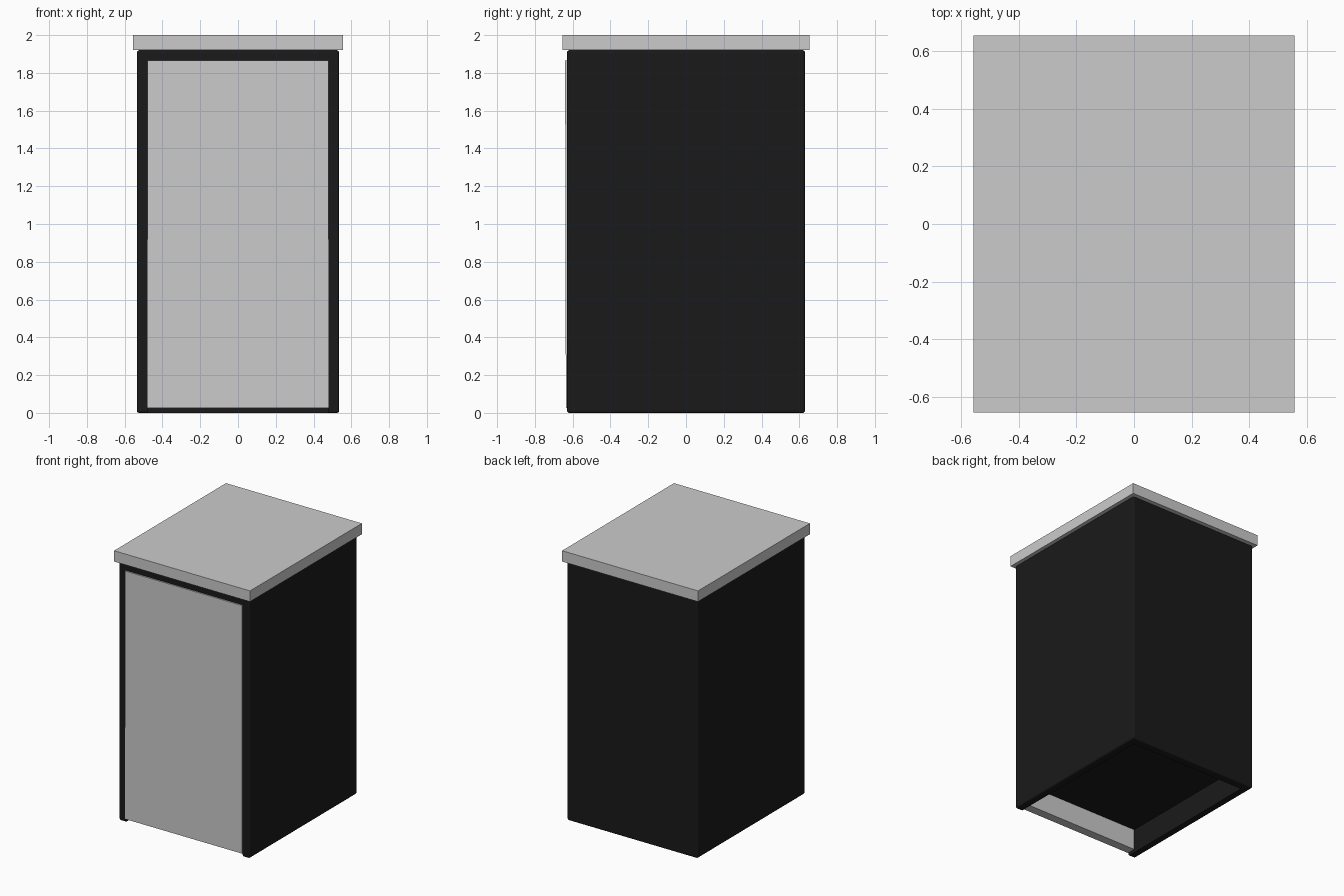
import bpy
import bmesh

if "Cube" in bpy.data.objects:
    bpy.data.objects.remove(bpy.data.objects["Cube"])


def box(name, lo, hi, mat=None):
    bm = bmesh.new()
    bmesh.ops.create_cube(bm, size=1)
    for v in bm.verts:
        for i in range(3):
            v.co[i] = (lo[i] + hi[i]) / 2 + v.co[i] * (hi[i] - lo[i])
    me = bpy.data.meshes.new(name)
    bm.to_mesh(me)
    bm.free()
    ob = bpy.data.objects.new(name, me)
    bpy.context.collection.objects.link(ob)
    if mat:
        me.materials.append(mat)
    return ob


black = bpy.data.materials.new("black")
black.diffuse_color = (0.01, 0.01, 0.01, 1)
black.use_nodes = True
black.node_tree.nodes["Principled BSDF"].inputs["Base Color"].default_value = black.diffuse_color

# Black shell with softened edges, hollow and open at front and bottom
shell = box("cabinet_shell", (-0.535, -0.63, 0), (0.535, 0.63, 1.92), black)
bevel = shell.modifiers.new("soft_edges", "BEVEL")
bevel.width = 0.012
bevel.segments = 3

cavity = box("cavity_cutter", (-0.48, -1, -1), (0.48, 0.57, 1.865), black)
cavity.hide_render = True
cavity.hide_set(True)
cut = shell.modifiers.new("cavity", "BOOLEAN")
cut.object = cavity
cut.operation = "DIFFERENCE"
cut.solver = "EXACT"

# Raised floor panel inside the shell, behind the door
box("floor_panel", (-0.5, -0.57, 0.18), (0.5, 0.6, 0.23), black)

# Door set into the opening, standing slightly proud towards the top
door = box("door", (-0.48, -0.64, 0.025), (0.48, -0.57, 1.865))
for v in door.data.vertices:
    if v.co.y < -0.6 and v.co.z < 1:
        v.co.y = -0.636

# Overhanging worktop
box("worktop", (-0.557, -0.655, 1.92), (0.557, 0.655, 2.0))
